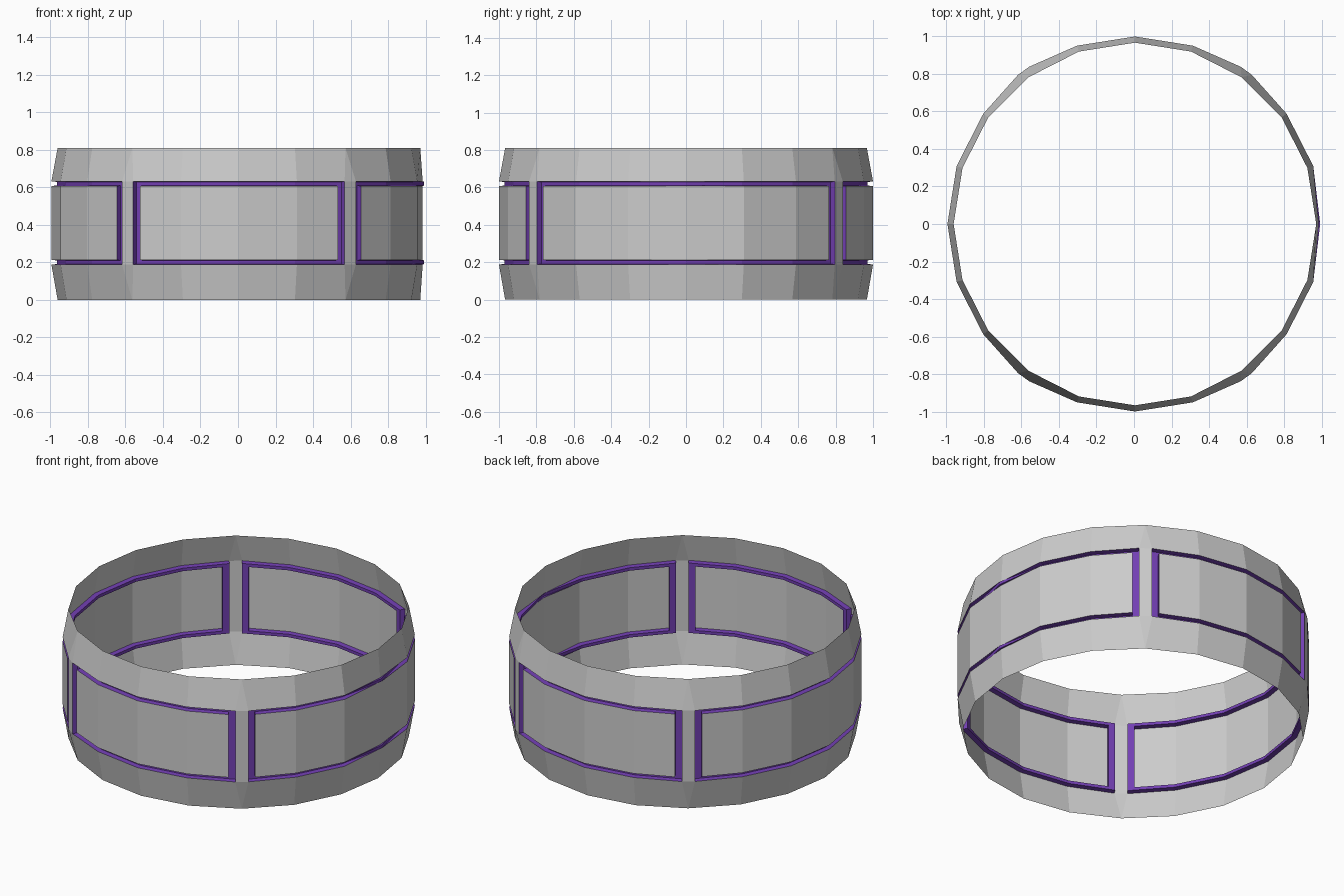
import bpy, math

if "Cube" in bpy.data.objects:
    bpy.data.objects.remove(bpy.data.objects["Cube"])

CX = 0.005                      # small sideways offset of the ring
H, Z0, Z1 = 0.81, 0.188, 0.632  # height, band edges
GAP, END, DEPTH = 0.025, 0.04, 0.03
RIM_R, BAND_R, POST_R, POST_W = 0.967, 1.0, 1.01, 0.037
POSTS = [54, 126, 234, 306]

purple = bpy.data.materials.new("purple")
purple.diffuse_color = (0.17, 0.05, 0.45, 1)
purple.use_nodes = True
purple.node_tree.nodes["Principled BSDF"].inputs["Base Color"].default_value = purple.diffuse_color


def polar(deg, r, side=0.0):
    a = math.radians(deg)
    return (r * math.cos(a) - side * math.sin(a),
            r * math.sin(a) + side * math.cos(a))


def make(name, verts, faces, mat=None):
    me = bpy.data.meshes.new(name)
    me.from_pydata([(x + CX, y, z) for x, y, z in verts], [], faces)
    me.update()
    ob = bpy.data.objects.new(name, me)
    bpy.context.collection.objects.link(ob)
    if mat:
        me.materials.append(mat)
    return ob


def strip(name, low, high):
    n = len(low)
    return make(name, low + high,
                [(i, i + 1, n + i + 1, n + i) for i in range(n - 1)])


def at(pts, z):
    return [(x, y, z) for x, y in pts]


def inset(pts, depth, angles):
    out = []
    for (x, y), a in zip(pts, angles):
        r = math.hypot(x, y)
        # the vertex on the right flank carries a raised trim
        d = -0.008 if (a % 360 == 0 and depth) else depth
        out.append((x * (r - d) / r, y * (r - d) / r))
    return out


def toward(a, b, dist):
    t = dist / math.dist(a, b)
    return (a[0] + (b[0] - a[0]) * t, a[1] + (b[1] - a[1]) * t)


for k, start in enumerate(POSTS):
    end = POSTS[(k + 1) % 4]
    if end < start:
        end += 360
    angles = list(range(start, end + 1, 18))

    # band path between two posts, and the shortened panel path
    outer = [polar(a, 0.98 if a % 360 == 0 else BAND_R) for a in angles]
    outer[0] = polar(start, POST_R, POST_W)
    outer[-1] = polar(end, POST_R, -POST_W)
    panel = outer[:]
    panel[0] = toward(outer[0], outer[1], END)
    panel[-1] = toward(outer[-1], outer[-2], END)
    rim = [polar(a, RIM_R) for a in angles]

    # sloping rims and the middle panel
    strip(f"lower_rim_{k}", at(rim, 0), at(outer, Z0))
    strip(f"upper_rim_{k}", at(outer, Z1), at(rim, H))
    strip(f"panel_{k}", at(panel, Z0 + GAP), at(panel, Z1 - GAP))

    # purple groove running round the panel
    def loop(pts, depth, gap):
        p = inset(pts, depth, angles)
        return at(p, Z0 + gap) + at(p, Z1 - gap)[::-1]

    loops = [loop(outer, 0, 0), loop(outer, DEPTH, 0.003),
             loop(panel, DEPTH, GAP - 0.003), loop(panel, 0, GAP)]
    n = len(loops[0])
    faces = [(j * n + i, j * n + (i + 1) % n,
              (j + 1) * n + (i + 1) % n, (j + 1) * n + i)
             for j in range(3) for i in range(n)]
    make(f"groove_trim_{k}", sum(loops, []), faces, purple)

    # pointed upright post
    tip = polar(start, RIM_R)
    a, b = polar(start, POST_R, -POST_W), polar(start, POST_R, POST_W)
    make(f"post_{k}", [(*tip, 0), (*a, Z0), (*b, Z0),
                       (*a, Z1), (*b, Z1), (*tip, H)],
         [(0, 1, 2), (1, 3, 4, 2), (3, 5, 4)][:3])
